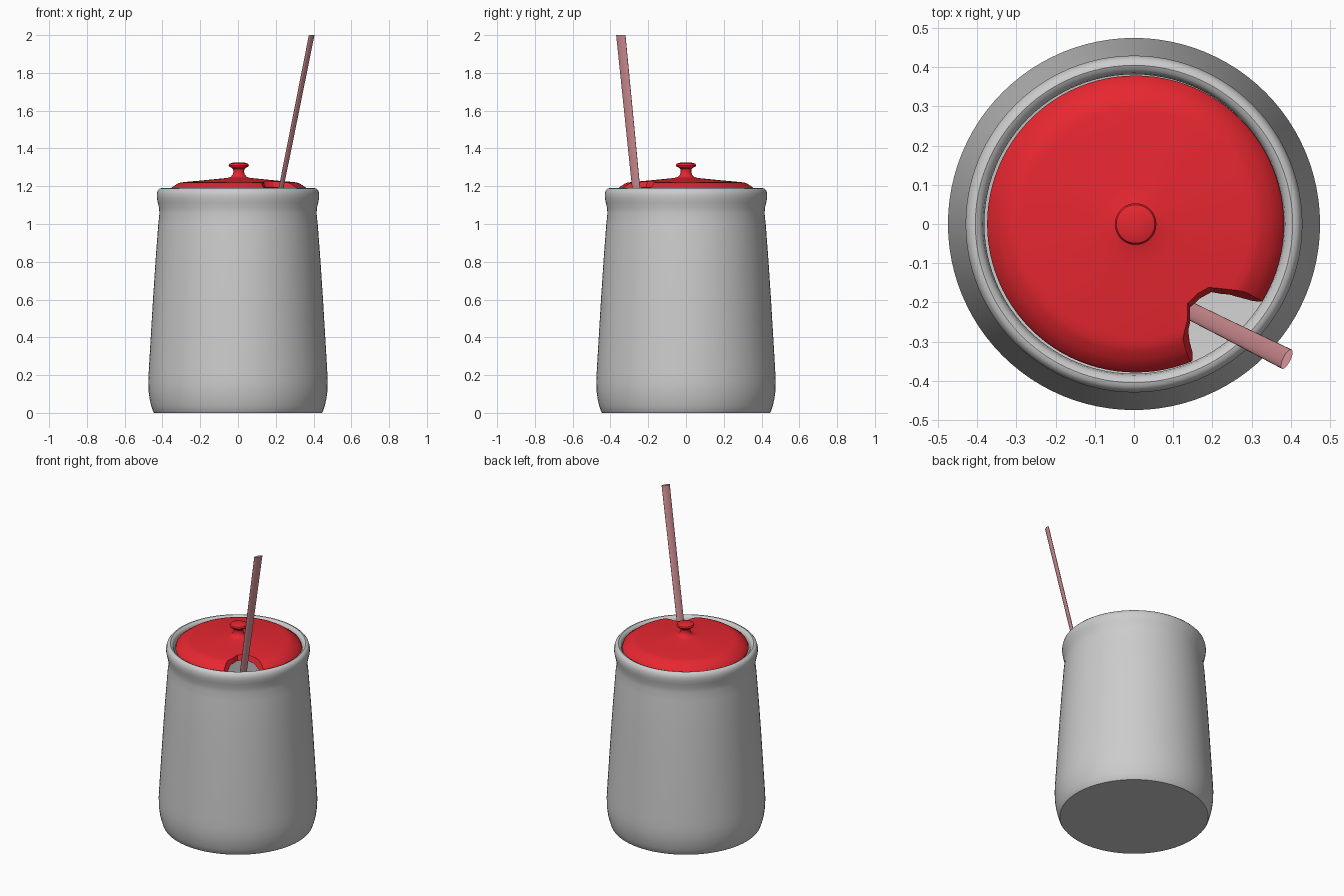
import bpy, bmesh
from math import cos, sin, tau, radians

if "Cube" in bpy.data.objects:
    bpy.data.objects.remove(bpy.data.objects["Cube"])


def finish(name, bm, color=None, angle=35):
    bmesh.ops.recalc_face_normals(bm, faces=bm.faces)
    me = bpy.data.meshes.new(name)
    bm.to_mesh(me)
    bm.free()
    ob = bpy.data.objects.new(name, me)
    bpy.context.collection.objects.link(ob)
    if color:
        mat = bpy.data.materials.new(name + "_colour")
        mat.diffuse_color = color
        mat.use_nodes = True
        mat.node_tree.nodes["Principled BSDF"].inputs["Base Color"].default_value = mat.diffuse_color
        me.materials.append(mat)
    smooth(ob, angle)
    return ob


def smooth(ob, angle=35):
    bpy.ops.object.select_all(action='DESELECT')
    ob.select_set(True)
    bpy.context.view_layer.objects.active = ob
    bpy.ops.object.shade_smooth_by_angle(angle=radians(angle))


def loft(bm, rings):
    """Skin closed rings of equal length and cap both ends."""
    loops = [[bm.verts.new(p) for p in r] for r in rings]
    for a, b in zip(loops, loops[1:]):
        for i in range(len(a)):
            j = (i + 1) % len(a)
            bm.faces.new((a[i], a[j], b[j], b[i]))
    bm.faces.new(loops[0])
    bm.faces.new(loops[-1])


def lathe(profile, cx=0.0, n=96):
    bm = bmesh.new()
    loft(bm, [[(cx + r * cos(tau * i / n), r * sin(tau * i / n), z)
               for i in range(n)] for r, z in profile])
    return bm


# hollow pot: outer wall up, rolled rim, inner wall down to the floor
pot = [(0.444, 0), (0.45, 0.008), (0.46, 0.04), (0.468, 0.075), (0.474, 0.12),
       (0.475, 0.17), (0.472, 0.23), (0.462, 0.4), (0.45, 0.6), (0.437, 0.8),
       (0.422, 1.0), (0.416, 1.055), (0.418, 1.085), (0.425, 1.115), (0.43, 1.14),
       (0.43, 1.16), (0.425, 1.178), (0.415, 1.188), (0.405, 1.19), (0.394, 1.185),
       (0.386, 1.172), (0.382, 1.15), (0.382, 1.05), (0.39, 0.98), (0.42, 0.6),
       (0.442, 0.2), (0.435, 0.1), (0.41, 0.045), (0.38, 0.035)]
finish("pot", lathe(pot))

# lid shell with a knob on top
RED = (0.8, 0.02, 0.03, 1)
lid_profile = [(0.02, 1.21), (0.3, 1.19), (0.36, 1.155), (0.376, 1.155), (0.379, 1.165),
               (0.374, 1.178), (0.345, 1.2), (0.325, 1.213), (0.31, 1.219),
               (0.29, 1.222), (0.2, 1.23), (0.1, 1.24), (0.06, 1.244),
               (0.042, 1.25), (0.032, 1.262), (0.028, 1.277), (0.03, 1.29),
               (0.038, 1.298), (0.049, 1.303), (0.053, 1.311), (0.049, 1.319),
               (0.035, 1.324), (0.015, 1.326)]
lid = finish("lid", lathe(lid_profile, cx=0.004), RED)

# spoon notch in the lid, cut with a flared prism
low = [(0.6, -0.2), (0.33, -0.2), (0.25, -0.197), (0.205, -0.19), (0.175, -0.207),
       (0.152, -0.225), (0.15, -0.27), (0.152, -0.355), (0.152, -0.6), (0.6, -0.6)]
high = [(0.6, -0.2), (0.33, -0.195), (0.265, -0.163), (0.19, -0.158), (0.16, -0.175),
        (0.135, -0.2), (0.134, -0.24), (0.118, -0.3), (0.14, -0.6), (0.6, -0.6)]
bm = bmesh.new()
loft(bm, [[(x, y, 1.15) for x, y in low], [(x, y, 1.235) for x, y in high]])
cutter = finish("notch_cutter", bm)
cutter.hide_render = True
cutter.hide_set(True)
cut = lid.modifiers.new("notch", 'BOOLEAN')
cut.operation = 'DIFFERENCE'
cut.solver = 'EXACT'
cut.object = cutter
bpy.context.view_layer.objects.active = lid
bpy.ops.object.modifier_apply(modifier=cut.name)
bpy.data.objects.remove(cutter, do_unlink=True)
smooth(lid)

# flattened spoon handle leaning out of the notch
bm = bmesh.new()
rings = []
for z, s in ((0.06, 0.75), (1.2, 0.87), (2.0, 1.0)):
    x, y = 0.39 - 0.2 * (2 - z), -0.345 - 0.1 * (z - 2)
    ring = []
    for i in range(24):
        a, b = 0.0275 * s * cos(tau * i / 24), 0.0095 * s * sin(tau * i / 24)
        ring.append((x + 0.45 * a + 0.89 * b, y + 0.89 * a - 0.45 * b, z))
    rings.append(ring)
loft(bm, rings)
finish("spoon_handle", bm, (0.7, 0.3, 0.32, 1), 50)
